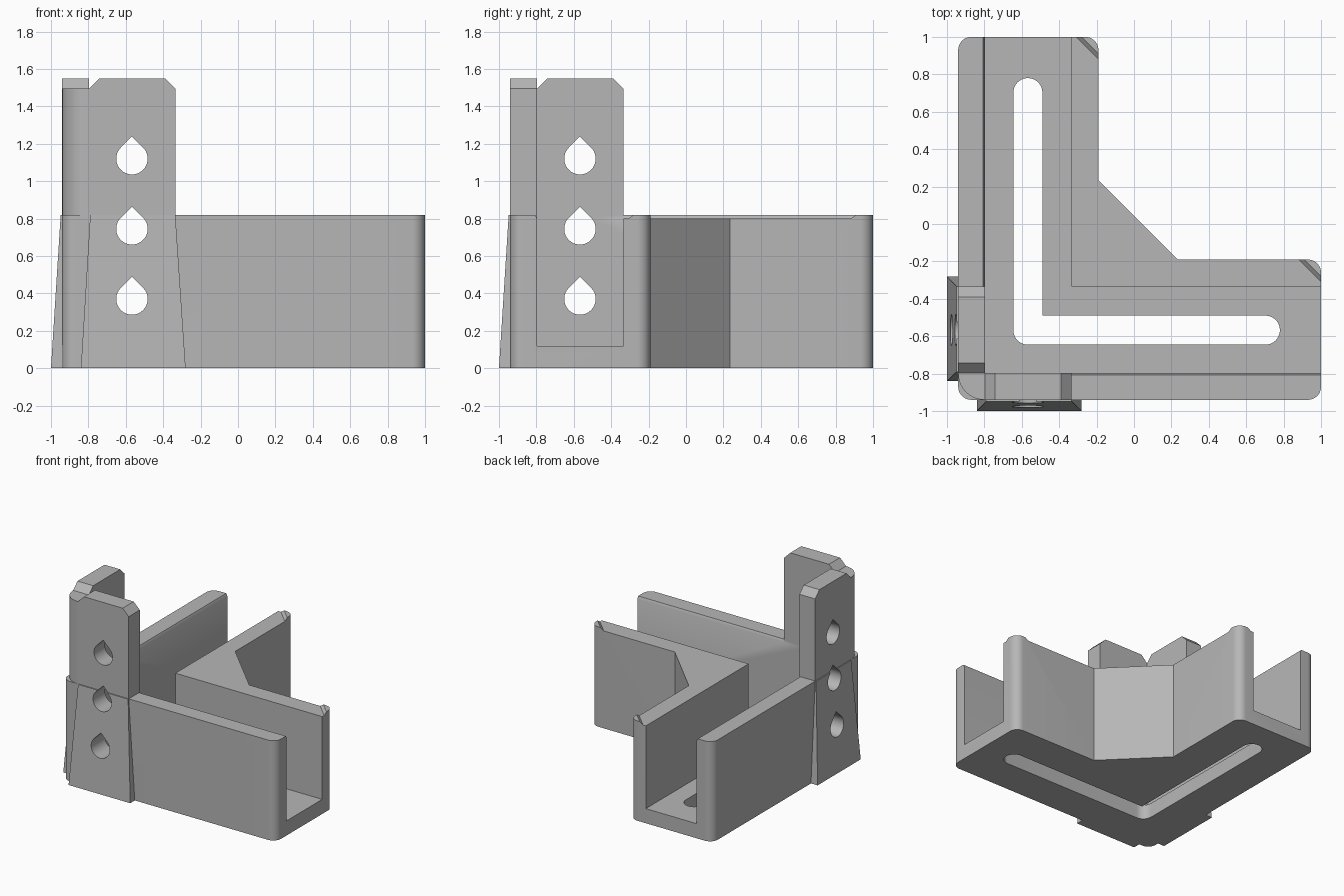
import bpy, bmesh, math
from mathutils import Vector

cube = bpy.data.objects.get("Cube")
if cube:
    bpy.data.objects.remove(cube)

grey = bpy.data.materials.new("plain grey")
grey.use_nodes = True
colour = (0.47, 0.47, 0.47, 1)
grey.diffuse_color = colour
grey.node_tree.nodes["Principled BSDF"].inputs["Base Color"].default_value = colour

OUT, IN = -0.94, -0.797        # outer wall faces
INNER, EDGE = -0.335, -0.19    # inner wall faces
WALL_TOP, POST_TOP, CUT = 0.82, 1.55, 0.055
HOLE = -0.567


def loft(name, ring_a, ring_b, swap=False):
    """Solid between two matching rings; swap mirrors it over the x = y plane."""
    bm = bmesh.new()
    rings = [[bm.verts.new((p[1], p[0], p[2]) if swap else p) for p in ring]
             for ring in (ring_a, ring_b)]
    n = len(ring_a)
    for ring in rings:
        bm.faces.new(ring)
    for i in range(n):
        j = (i + 1) % n
        bm.faces.new((rings[0][i], rings[0][j], rings[1][j], rings[1][i]))
    bmesh.ops.recalc_face_normals(bm, faces=bm.faces[:])
    mesh = bpy.data.meshes.new(name)
    bm.to_mesh(mesh)
    bm.free()
    mesh.materials.append(grey)
    obj = bpy.data.objects.new(name, mesh)
    bpy.context.collection.objects.link(obj)
    return obj


def at_z(outline, z):
    return [(x, y, z) for x, y in outline]


def prism(name, outline, z0, z1):
    return loft(name, at_z(outline, z0), at_z(outline, z1))


def rect(x0, x1, y0, y1):
    return [(x0, y0), (x1, y0), (x1, y1), (x0, y1)]


def rounded(corners, steps=10):
    """Outline from (x, y, radius) corners; rounded corners are right angles."""
    points = []
    for i, (x, y, r) in enumerate(corners):
        p = Vector((x, y))
        if r == 0:
            points.append((x, y))
            continue
        a = (Vector(corners[i - 1][:2]) - p).normalized()
        b = (Vector(corners[(i + 1) % len(corners)][:2]) - p).normalized()
        for k in range(steps + 1):
            t = math.pi / 2 * k / steps
            points.append(tuple(p + r * (a + b - b * math.cos(t) - a * math.sin(t))))
    return points


def ell(lo, hi, end, r_corner=0, r_end=0, gusset=None):
    """L-shaped outline lying along +x and +y."""
    inside = [(gusset, hi, 0), (hi, gusset, 0)] if gusset else [(hi, hi, 0)]
    return rounded([(lo, lo, r_corner), (end, lo, r_end), (end, hi, r_end)]
                   + inside + [(hi, end, r_end), (lo, end, r_end)])


def subtract(obj, cutters):
    for cutter in cutters:
        mod = obj.modifiers.new("cut", 'BOOLEAN')
        mod.operation, mod.solver, mod.object = 'DIFFERENCE', 'EXACT', cutter
        cutter.hide_render = True
    bpy.context.view_layer.update()
    result = bpy.data.meshes.new_from_object(
        obj.evaluated_get(bpy.context.evaluated_depsgraph_get()))
    obj.modifiers.clear()
    obj.data = result


# Teardrop bolt holes through both outer walls
holes = {False: [], True: []}
for swap in holes:
    for z in (0.37, 0.745, 1.12):
        angles = [math.radians(135 + 270 * k / 32) for k in range(33)]
        drop = [(HOLE + 0.084 * math.cos(a), z + 0.084 * math.sin(a)) for a in angles]
        drop.append((HOLE, z + 0.119))
        holes[swap].append(loft("hole_cutter", [(x, -1.1, h) for x, h in drop],
                                [(x, -0.7, h) for x, h in drop], swap))

# Corner channel with floor slot
channel = prism("corner_channel", ell(OUT, EDGE, 1, 0.07, 0.07, 0.235), 0, WALL_TOP)
cutters = [prism("channel_cutter", ell(IN, INNER, 1.1), 0.12, 1),
           prism("slot_cutter", ell(-0.645, -0.49, 0.78, 0.077, 0.077), -0.1, 0.3)]


# Lowered inner wall top, leaving small raised tabs at the two ends
def tab_limit(c):
    half = [(1.1, -0.5), (1.1, c - 1.1), (c + 0.1, -0.1), (0.3, -0.1)]
    return [(-0.5, -0.5)] + half + [(y, x) for x, y in reversed(half)]


cutters.append(loft("tab_cutter", at_z(tab_limit(0.69), 0.8), at_z(tab_limit(0.75), 0.84)))

# Small chamfer along the inner top edge of the outer walls
for swap in (False, True):
    cutters.append(loft("chamfer_cutter",
                        at_z(rect(INNER, 1.1, IN, -0.6), 0.8),
                        at_z(rect(INNER, 1.1, IN - 0.02, -0.6), 0.84), swap))
subtract(channel, cutters + holes[False] + holes[True])
parts = [channel]

# Tall plates with clipped tops, and tapered feet
for side, swap in (("front", False), ("left_side", True)):
    profile = [(IN, WALL_TOP), (INNER, WALL_TOP), (INNER, POST_TOP - CUT),
               (INNER - CUT, POST_TOP), (IN + CUT, POST_TOP), (IN, POST_TOP - CUT)]
    plate = loft(side + "_plate", [(x, OUT, z) for x, z in profile],
                 [(x, IN, z) for x, z in profile], swap)
    foot = loft(side + "_foot", at_z(rect(-0.84, -0.28, -1, OUT), 0),
                at_z(rect(-0.79, INNER, -0.948, OUT), WALL_TOP), swap)
    for part in (plate, foot):
        subtract(part, holes[swap])
        parts.append(part)

# Rounded post joining the plates
post = rounded([(OUT, OUT, 0.14), (IN, OUT, 0), (IN, IN, 0), (OUT, IN, 0)])
parts.append(prism("corner_post", post, WALL_TOP, POST_TOP - CUT))

for cutter in cutters + holes[False] + holes[True]:
    bpy.data.objects.remove(cutter)

# Smooth the curved faces, keep the edges sharp
bpy.ops.object.select_all(action='DESELECT')
for part in parts:
    part.select_set(True)
bpy.context.view_layer.objects.active = channel
bpy.ops.object.shade_smooth_by_angle(angle=math.radians(30))
